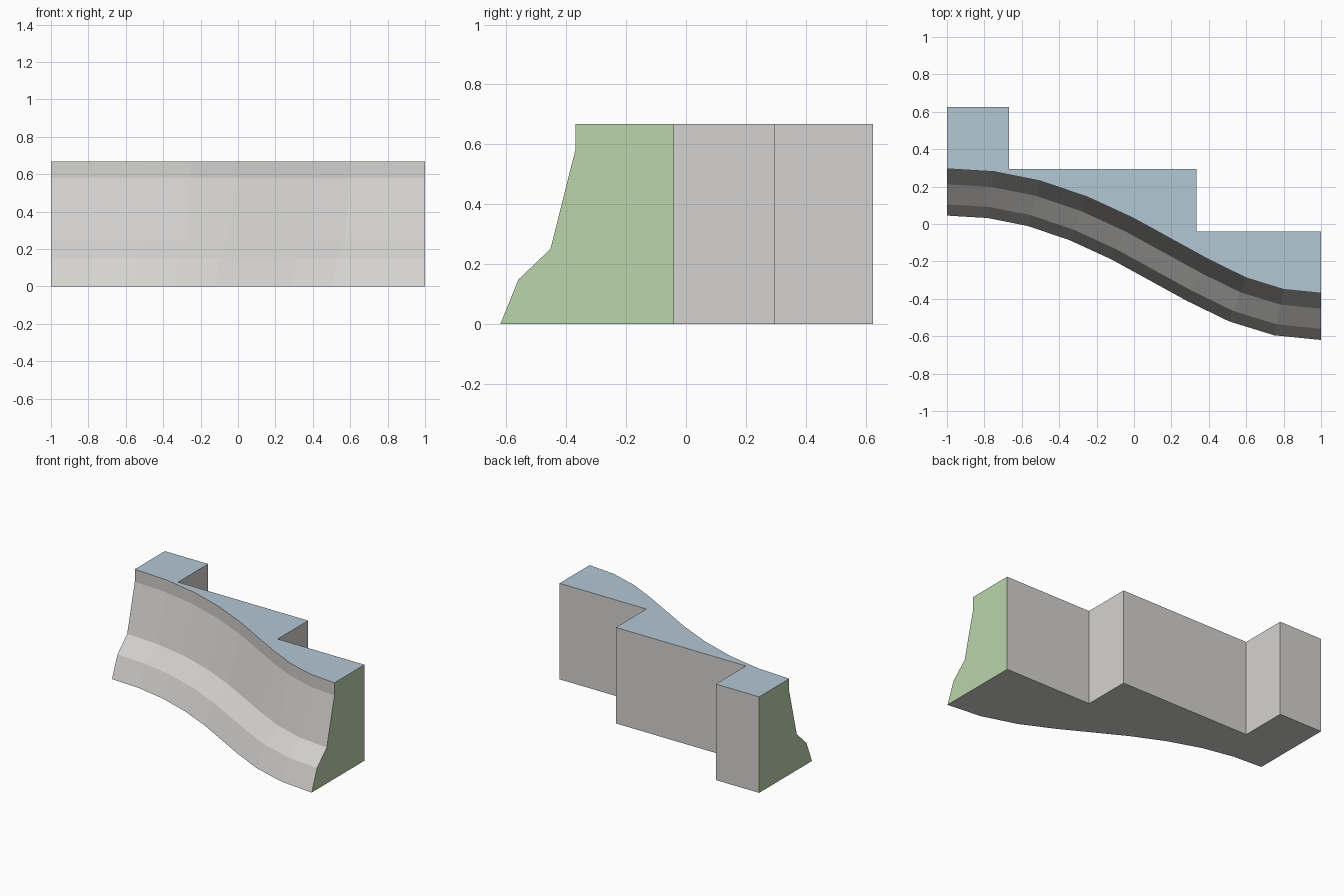
import bpy, bmesh
from mathutils import Vector

cube = bpy.data.objects.get("Cube")
if cube:
    bpy.data.objects.remove(cube, do_unlink=True)


def material(name, colour):
    mat = bpy.data.materials.new(name)
    mat.use_nodes = True
    mat.diffuse_color = (*colour, 1)
    mat.node_tree.nodes["Principled BSDF"].inputs["Base Color"].default_value = (*colour, 1)
    return mat


GREY, BLUE, GREEN = range(3)
materials = [material("stone grey", (0.66, 0.65, 0.63)),
             material("pale blue", (0.45, 0.57, 0.66)),
             material("sage green", (0.49, 0.66, 0.41))]

HEIGHT = 0.667
# Winding top edge, the battered section (outward offset, height) and stepped back
path = [Vector(p) for p in ((-1, .295), (-.75, .28), (-.5, .23), (-.25, .145), (-.01, .035),
                            (.2, -.08), (.4, -.19), (.6, -.288), (.8, -.35), (1, -.37))]
section = [(0, HEIGHT), (0, .58), (.083, .25), (.19, .148), (.25, 0)]
back = [(1, -.04), (.333, -.04), (.333, .295), (-.667, .295), (-.667, .625), (-1, .625)]

bm = bmesh.new()


def face(verts, slot):
    f = bm.faces.new(verts)
    f.material_index = slot


# Sweep the section along the path, square to it and flat at both ends
rings = []
for i, p in enumerate(path):
    if i in (0, len(path) - 1):
        out = Vector((0, -1))
    else:
        along = ((path[i + 1] - p).normalized() + (p - path[i - 1]).normalized()).normalized()
        out = Vector((along.y, -along.x))
    rings.append([bm.verts.new((*(p + out * d), z)) for d, z in section])
for a, b in zip(rings, rings[1:]):
    for j in range(len(section) - 1):
        face((a[j], a[j + 1], b[j + 1], b[j]), GREY)

# Stepped back walls
top = [bm.verts.new((x, y, HEIGHT)) for x, y in back]
base = [bm.verts.new((x, y, 0)) for x, y in back]
for j in range(len(back) - 1):
    face((top[j], base[j], base[j + 1], top[j + 1]), GREY)

# Deck, underside and end caps
face([r[0] for r in rings] + top, BLUE)
face([r[-1] for r in rings] + base, GREY)
face(rings[0] + [base[-1], top[-1]], GREEN)
face(rings[-1] + [base[0], top[0]], GREEN)

bmesh.ops.recalc_face_normals(bm, faces=bm.faces)
mesh = bpy.data.meshes.new("curved_embankment")
bm.to_mesh(mesh)
bm.free()
for mat in materials:
    mesh.materials.append(mat)
bpy.context.collection.objects.link(bpy.data.objects.new("curved_embankment", mesh))
